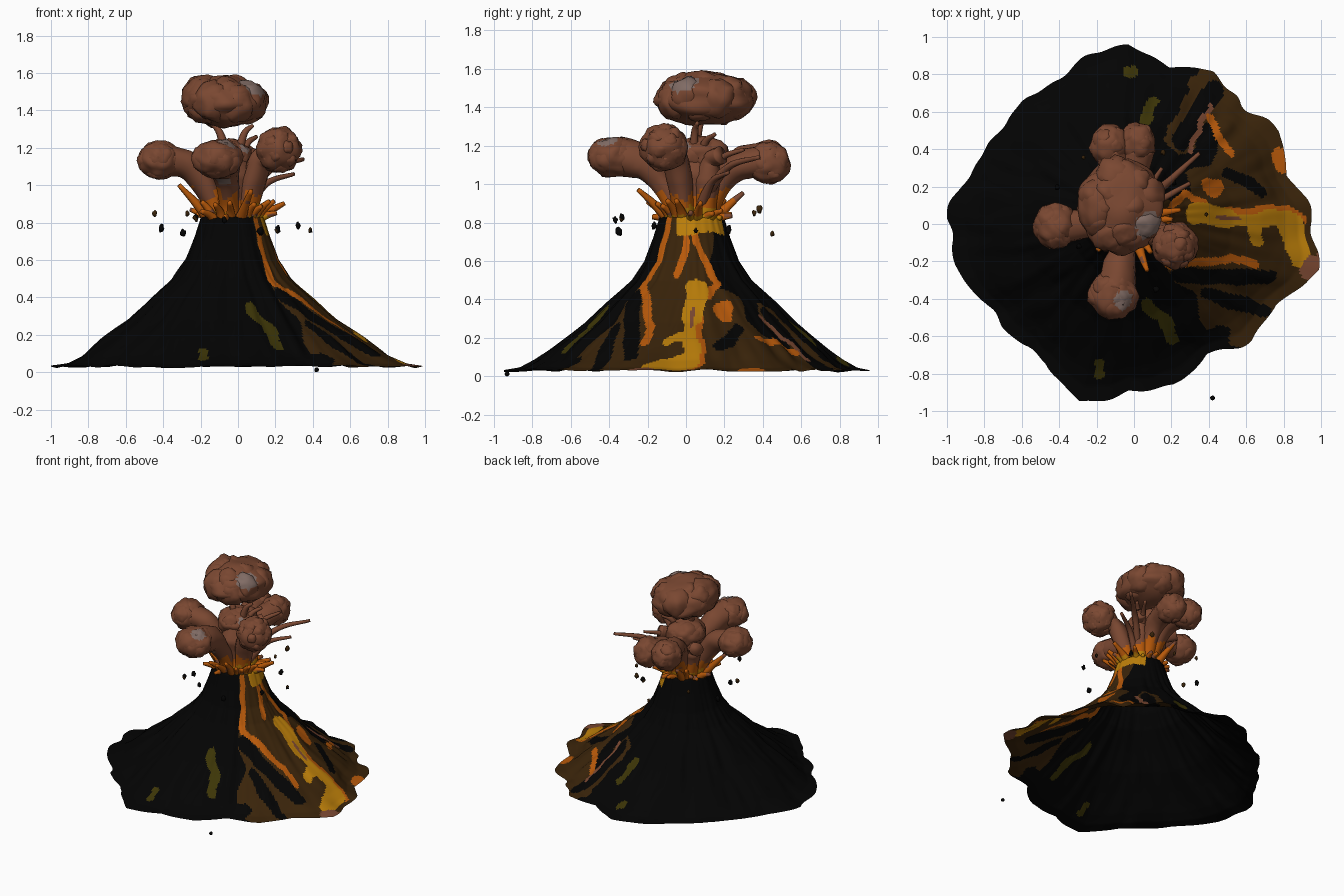
import bpy, bmesh, math, random
from mathutils import Vector, noise

if "Cube" in bpy.data.objects:
    bpy.data.objects.remove(bpy.data.objects["Cube"])

random.seed(4)


def mat(name, *rgb):
    m = bpy.data.materials.new(name)
    m.diffuse_color = (*rgb, 1)
    m.use_nodes = True
    m.node_tree.nodes["Principled BSDF"].inputs["Base Color"].default_value = m.diffuse_color
    return m


MATS = [mat("black rock", .001, .001, .001), mat("dark brown crust", .041, .017, .003),
        mat("orange lava", .48, .1, .003), mat("yellow lava", .5, .21, .003),
        mat("brown smoke", .195, .064, .031), mat("grey smoke", .22, .15, .13),
        mat("olive rock", .045, .035, .002)]
BLACK, CRUST, ORANGE, YELLOW, SMOKE, GREY, OLIVE = range(7)


def finish(name, bm, rule):
    bmesh.ops.recalc_face_normals(bm, faces=bm.faces)
    for f in bm.faces:
        f.smooth = True
        f.material_index = rule(f.calc_center_median())
    me = bpy.data.meshes.new(name)
    for m in MATS:
        me.materials.append(m)
    bm.to_mesh(me)
    bm.free()
    bpy.context.collection.objects.link(bpy.data.objects.new(name, me))


def lerp_table(tab, x):
    for p, q in zip(tab, tab[1:]):
        if x <= q[0]:
            t = max(0, (x - p[0]) / (q[0] - p[0]))
            return [a + (b - a) * t for a, b in zip(p, q)]
    return tab[-1]


def near_path(p, path, width):
    for a, b in zip(path, path[1:]):
        a, b = Vector(a), Vector(b)
        d = b - a
        t = max(0, min(1, (p - a).dot(d) / d.length_squared))
        if (p - a - d * t).length < width:
            return True
    return False


# ---------- mountain: hollow shell with ragged foot ----------
CENTRE = Vector((-.03, .03, 0))
# foot radius every 15 degrees
FOOT = [.98, .89, .94, .85, .9, .83, .93, .89, .84, .82, .84, .89,
        .97, .95, .89, .87, .89, 1.03, .92, .92, .83, .92, .91, 1.05]


def foot(a):
    k = (a / math.tau * 24) % 24
    i = int(k)
    return FOOT[i] + (FOOT[(i + 1) % 24] - FOOT[i]) * (k - i)


# share along the slope, radius, height
profile = [(0, .03, .76), (.08, .15, .83), (.1, .168, .825), (.19, .2, .72), (.3, .245, .6), (.4, .31, .5),
           (.46, .365, .45), (.52, .43, .39), (.62, .54, .28), (.74, .665, .185), (.86, .785, .085),
           (.93, .85, .045), (1, .92, .03)]

# painted streaks seen from above: colour, half width, path (first hit wins)
lava = [
    (SMOKE, .045, [(.93, -.26), (.98, -.2)]),
    (CRUST, .035, [(.73, -.06), (.75, -.07)]),
    (SMOKE, .012, [(.45, .03), (.57, .03)]),
    (YELLOW, .06, [(.34, .06), (.5, .03)]),
    (YELLOW, .04, [(.5, .02), (.8, .03)]),
    (YELLOW, .065, [(.83, -.01), (.89, -.18)]),
    (YELLOW, .03, [(.64, .0), (.66, -.1)]),
    (ORANGE, .018, [(.5, .08), (.8, .08), (.9, .03)]),
    (ORANGE, .065, [(.8, .34), (.82, .34)]),
    (ORANGE, .045, [(.41, .2), (.43, .2)]),
    (ORANGE, .022, [(.4, .57), (.52, .38)]),
    (ORANGE, .02, [(.09, -.09), (.2, -.22), (.52, -.18), (.66, -.22)]),
    (ORANGE, .018, [(.17, .05), (.27, .16), (.36, .12)]),
    (ORANGE, .02, [(.17, .0), (.24, -.05)]),
    (SMOKE, .015, [(.3, .4), (.4, .64)]),
]
rock = [
    (BLACK, .042, [(.25, -.27), (.72, -.29)]),
    (BLACK, .035, [(.38, -.37), (.7, -.46)]),
    (BLACK, .055, [(.22, .32), (.38, .36), (.4, .48)]),
    (BLACK, .03, [(.5, .27), (.68, .17)]),
    (BLACK, .05, [(.25, .45), (.42, .72)]),
    (OLIVE, .035, [(.06, -.44), (.15, -.5), (.21, -.6)]),
    (OLIVE, .025, [(-.19, -.74), (-.19, -.8)]),
    (OLIVE, .03, [(.06, .55), (.1, .66)]),
    (OLIVE, .03, [(-.03, .81), (.0, .81)]),
]


def mountain_colour(c):
    n = noise.noise(c * 9)
    p = Vector((c.x + .025 * n, c.y + .025 * noise.noise(c * 7 + Vector((3, 3, 3)))))
    o = c - CENTRE
    a = math.degrees(math.atan2(o.y, o.x)) + 6 * n
    if math.hypot(o.x, o.y) < .155:
        return ORANGE
    if c.z > .74 + .03 * n and -25 < a < 60:
        return YELLOW
    if c.x < -.3:
        return BLACK
    for m, w, path in lava + rock:
        if near_path(p, path, w):
            return m
    left_edge = lerp_table([(.34, 66), (.46, 22), (.6, 22), (.72, 38)], c.z)[1]
    return CRUST if -51 < a < left_edge else BLACK


N, M = 380, 110
bm = bmesh.new()
rows = []
for j in range(M + 1):
    _, r0, z0 = lerp_table(profile, j / M)
    s = max(0, (r0 - .168) / .752)
    u = max(0, min(1, (r0 - .74) / .18))
    row = []
    for i in range(N):
        a = math.tau * i / N
        d = Vector((math.cos(a), math.sin(a), 0))
        wide = sum(foot(a + k * .07) for k in range(-3, 4)) / 7
        edge = foot(a) + .035 * noise.noise(d * 6)
        r = r0 * (1 + ((wide + (edge - wide) * u) / .92 - 1) * s ** .9)
        up = Vector((0, 0, r0))
        r *= 1 + min(1, s * 6) * (1 - u) * (.05 * noise.noise(d * 3.5 + up * 2) + .04 * noise.noise(d * 9 + up * 4)
                                            + .02 * max(0, -d.x))
        z = z0 + .012 * noise.noise(d * 6) * (1 if s < .1 else u)
        row.append(bm.verts.new(CENTRE + d * r + Vector((0, 0, z))))
    rows.append(row)
for A, B in zip(rows, rows[1:]):
    for i in range(N):
        k = (i + 1) % N
        bm.faces.new((A[i], B[i], B[k], A[k]))
finish("volcano_mountain", bm, mountain_colour)


# ---------- smoke helpers ----------
def blob(bm, c, rad, subdiv=3, rough=.06):
    c = Vector(c)
    for v in bmesh.ops.create_icosphere(bm, subdivisions=subdiv, radius=1)["verts"]:
        k = 1 + rough * noise.noise(v.co * 2.2 + c * 7)
        v.co = c + Vector([a * b for a, b in zip(v.co, rad)]) * k


def billow(bm, c, ext, bump, count):
    # core ellipsoid with round bumps spread evenly, total half size = ext
    c = Vector(c)
    blob(bm, c, Vector(ext) * .94, 4, .12)
    for i in range(count):
        h = 1 - 2 * (i + .5) / count
        q = math.sqrt(1 - h * h)
        d = (q * math.cos(i * 2.4), q * math.sin(i * 2.4), h)
        b = bump * random.uniform(.8, 1.15)
        blob(bm, c + Vector([d[k] * (ext[k] - b) for k in range(3)]), (b, b, b), 3, .2)


def tube(bm, pts, radii, sides=14, steps=8):
    # smooth tapered tube through the points
    P = [Vector(p) for p in pts]
    P = [2 * P[0] - P[1]] + P + [2 * P[-1] - P[-2]]
    path = []
    for k in range(1, len(P) - 2):
        a, b, c, d = P[k - 1:k + 3]
        for i in range(steps + (k == len(P) - 3)):
            t = i / steps
            q = b + ((c - a) * t + (2 * a - 5 * b + 4 * c - d) * t * t + (3 * b - a - 3 * c + d) * t ** 3) / 2
            path.append((q, radii[k - 1] + (radii[k] - radii[k - 1]) * t))
    prev = None
    for i, (p, r) in enumerate(path):
        d = (path[min(i + 1, len(path) - 1)][0] - path[max(i - 1, 0)][0]).normalized()
        u = d.cross(Vector((.31, .95, .05))).normalized()
        w = d.cross(u)
        ring = []
        for s in range(sides):
            a = math.tau * s / sides
            o = u * math.cos(a) + w * math.sin(a)
            ring.append(bm.verts.new(p + o * r * (1 + .2 * noise.noise(o * 1.5 + p * 6))))
        if prev:
            for s in range(sides):
                k = (s + 1) % sides
                bm.faces.new((prev[s], ring[s], ring[k], prev[k]))
        else:
            bm.faces.new(ring[::-1])
        prev = ring
    bm.faces.new(prev)


grey_spots = [((.08, -.01, 1.53), .075), ((-.05, -.41, 1.24), .055), ((.06, -.02, 1.22), .05), ((-.08, -.25, 1.02), .045)]


def smoke_colour(c):
    if any((c - Vector(p)).length < r for p, r in grey_spots):
        return GREY
    n = noise.noise(Vector((c.x * 22, c.y * 22, c.z * 4)))
    if c.z < .86 + .05 * n + .25 * max(0, min(.18, c.x)):
        return YELLOW
    return ORANGE if c.z < .95 + .08 * n else SMOKE


# ---------- stem: trunk and branches bending out to each billow ----------
def at(d, z):
    return CENTRE + d + Vector((0, 0, z))


bm = bmesh.new()
zero = Vector((0, 0, 0))
tube(bm, [at(zero, .74), at(zero, .9), at(zero, 1.05), at(zero, 1.2)], [.11, .1, .12, .06], 20)
for x, y, z, r in [(-.4, -.02, 1.14, .085), (-.1, -.36, 1.14, .1), (.21, -.1, 1.16, .075), (-.12, .4, 1.13, .09),
                   (.02, .4, 1.12, .085), (-.22, .19, 1.1, .05), (.1, .18, 1.15, .05)]:
    d = Vector((x, y, 0)) - CENTRE
    n = d.normalized()
    tube(bm, [at(n * .07, .76), at(n * .1, .9), at(d * .3 + n * .05, 1.02), at(d * .65, z - .03), at(d, z)],
         [.055, .055, .065, r * .9, r])
finish("smoke_stem", bm, smoke_colour)

# ---------- billows: centre, half size, bump size, bump count ----------
for name, *part in [
        ("top_cloud", (-.07, .1, 1.445), (.24, .27, .145), .1, 16),
        ("top_cloud_crown", (-.19, .1, 1.47), (.12, .17, .12), .08, 6),
        ("left_cloud", (-.42, -.01, 1.135), (.12, .13, .11), .07, 8),
        ("front_cloud", (-.11, -.375, 1.14), (.14, .14, .11), .08, 8),
        ("right_cloud", (.22, -.115, 1.19), (.125, .13, .13), .05, 24),
        ("back_cloud_left", (-.13, .42, 1.12), (.11, .12, .115), .06, 10),
        ("back_cloud_right", (.02, .43, 1.11), (.1, .12, .115), .06, 10),
        ("middle_cloud", (-.06, .08, 1.15), (.14, .16, .1), .07, 10)]:
    bm = bmesh.new()
    billow(bm, *part)
    finish(name, bm, smoke_colour)

# ---------- thin wisps between the clouds ----------
bm = bmesh.new()
for x, y, z in [(.35, .38, 1.14), (.15, .3, 1.18), (.3, .22, 1.06), (.08, .06, 1.32), (-.16, .1, 1.34), (.1, .15, 1.26)]:
    d = Vector((x, y, 0)) - CENTRE
    tube(bm, [at(d * .2, z - .2), at(d * .55, z - .05), at(d, z)], [.03, .02, .01], 8)
finish("smoke_wisps", bm, lambda c: SMOKE)

# ---------- lava splashes around the crater ----------
bm = bmesh.new()
for i in range(24):
    a = math.tau * i / 24 + random.uniform(-.1, .1)
    big = i % 6 == 1
    q = random.uniform(.28, .33) if big else random.uniform(.18, .24)
    z = random.uniform(.88, 1.02) if big else random.uniform(.82, .92)
    d = Vector((math.cos(a), math.sin(a), 0))
    tube(bm, [at(d * .11, .8), at(d * (q * .6 + .03), z * .5 + .41), at(d * q, z)], [.035, .022, .012], 8, 5)
finish("lava_splashes", bm, lambda c: YELLOW if c.z < .835 and c.x > .05 else
       (SMOKE if noise.noise(c * 14) > .3 else ORANGE))

# ---------- flying rocks ----------
bm = bmesh.new()
for i in range(12):
    a = math.tau * i / 12 + random.uniform(-.15, .15)
    r = random.uniform(.014, .026)
    q = random.uniform(.3, .43)
    blob(bm, at(Vector((math.cos(a), math.sin(a), 0)) * q, random.uniform(.74, .88)), (r * .7, r * .7, r), 2, .6)
blob(bm, (.42, -.93, .013), (.013, .013, .013), 2, 0)
finish("flying_rocks", bm, lambda c: CRUST if noise.noise(c * 5) > .15 else BLACK)
